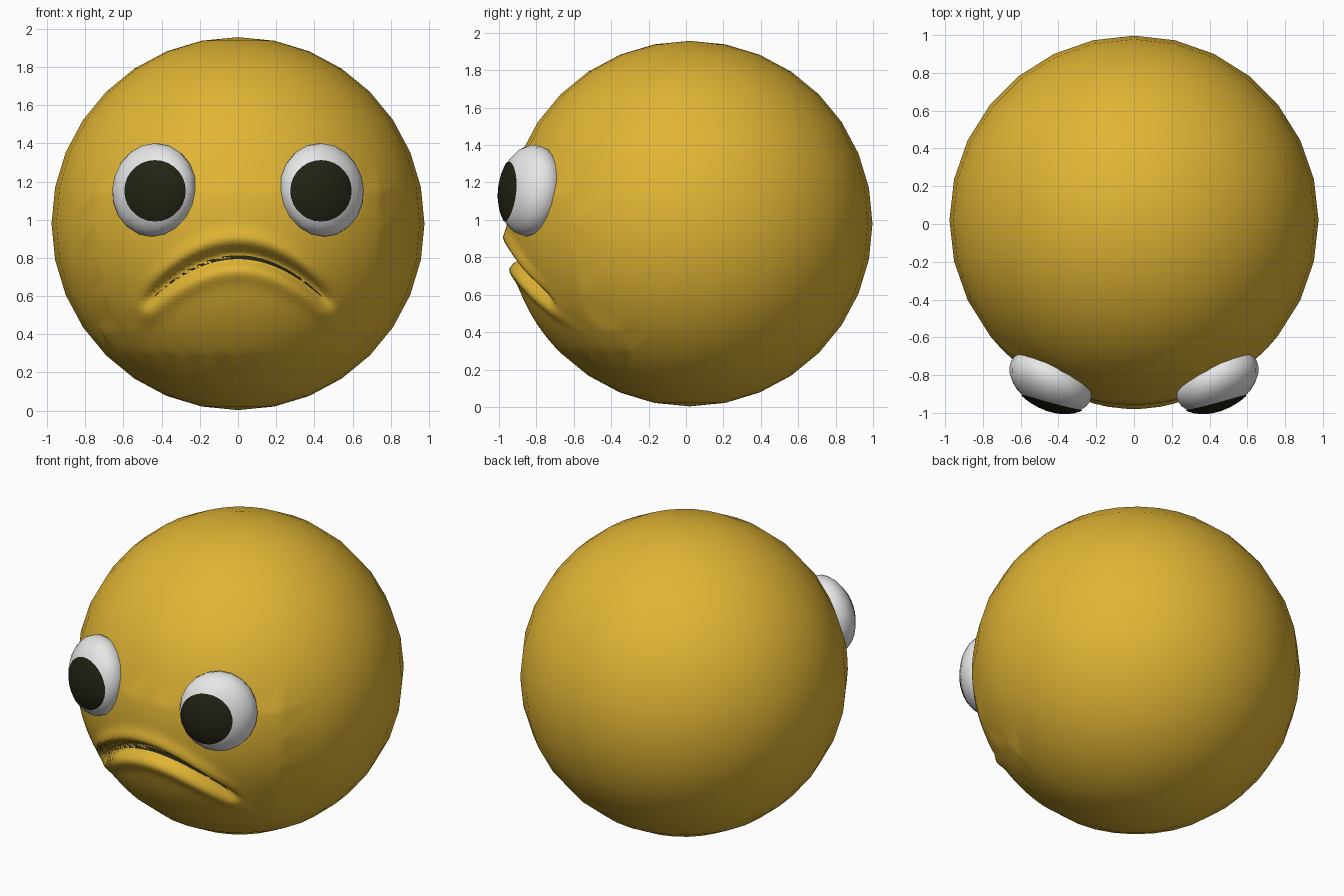
import bpy, bmesh, math
from mathutils import Vector, Matrix

if "Cube" in bpy.data.objects:
    bpy.data.objects.remove(bpy.data.objects["Cube"])

CENTER = Vector((0, 0.02, 0.98))
R = 0.977


def material(name, rgb):
    m = bpy.data.materials.new(name)
    m.diffuse_color = (*rgb, 1)
    m.use_nodes = True
    m.node_tree.nodes["Principled BSDF"].inputs["Base Color"].default_value = m.diffuse_color
    return m


GOLD = material("gold", (0.75, 0.46, 0.035))
WHITE = material("eye white", (0.8, 0.8, 0.8))
DARK = material("near black", (0.016, 0.016, 0.007))


def finish(bm, name, mat):
    me = bpy.data.meshes.new(name)
    for f in bm.faces:
        f.smooth = True
    bm.to_mesh(me)
    bm.free()
    me.materials.append(mat)
    ob = bpy.data.objects.new(name, me)
    bpy.context.collection.objects.link(ob)
    return ob


# Frown shape: height of the lip line, and the push along y around it
def lip_line(x):
    return 0.80 - 1.07 * x * x


def bump(t, centre, width):
    return math.exp(-((t - centre) / width) ** 2)


def mouth_push(x, z):
    d = z - lip_line(x)
    fade = 1 / (1 + math.exp((abs(x) - 0.46) / 0.03))
    push = 0.075 * bump(d, 0.012, 0.04) - 0.026 * bump(d, 0.10, 0.045)
    push -= 0.022 * bump(d, -0.075, 0.05)
    corner = bump(abs(x), 0.49, 0.05) * bump(z, 0.52, 0.05)
    return push * fade - 0.02 * corner


def sphere_y(x, z):
    return CENTER.y - math.sqrt(R * R - x * x - (z - CENTER.z) ** 2)


# Head: coarse ball with a finer patch carrying the frown
bm = bmesh.new()
bmesh.ops.create_uvsphere(bm, u_segments=28, v_segments=16, radius=R)
bmesh.ops.translate(bm, verts=bm.verts, vec=CENTER)
patch = []
for f in bm.faces:
    c = f.calc_center_median()
    if c.y < -0.3 and abs(c.x) < 0.7 and 0.3 < c.z < 1.08:
        patch.append(f)
edges = list({e for f in patch for e in f.edges})
rim_edges = [e for e in edges if any(f not in patch for f in e.link_faces)]
rim = [(e.verts[0].co.copy(), e.verts[1].co.copy()) for e in rim_edges]
old = {v.co.copy().freeze() for v in bm.verts}
bmesh.ops.subdivide_edges(bm, edges=edges, cuts=7, use_grid_fill=True)


def on_rim(p):
    return any(abs((p - a).length + (p - b).length - (a - b).length) < 1e-5 for a, b in rim)


for v in bm.verts:
    if v.co.copy().freeze() in old or not on_rim(v.co):
        v.co = CENTER + (v.co - CENTER).normalized() * R
for v in bm.verts:
    if v.co.y < -0.3 and v.co.z < 1.1 and abs(v.co.x) < 0.7:
        v.co.y += mouth_push(v.co.x, v.co.z)
finish(bm, "head", GOLD)

# Mouth line: thin dark ribbon lying in the groove, tapered at the ends
bm = bmesh.new()
rows = []
N = 40
for i in range(N + 1):
    x = -0.44 + 0.88 * i / N
    half = 0.002 + 0.008 * math.sqrt(max(0, 1 - (x / 0.44) ** 2))
    row = []
    for k in (1, 0, -1):
        z = lip_line(x) + 0.004 + k * half
        row.append(bm.verts.new((x, sphere_y(x, z) + mouth_push(x, z) - 0.006, z)))
    rows.append(row)
for a, b in zip(rows, rows[1:]):
    for k in range(2):
        bm.faces.new((a[k], a[k + 1], b[k + 1], b[k]))
finish(bm, "mouth_line", DARK)

# Eyes: flattened balls turned outward, each with a curved pupil plate
for side, label in ((1, "right"), (-1, "left")):
    centre = Vector((side * 0.44, -0.83, 1.157))
    n = Vector((side * 0.45, -0.88, 0.13)).normalized()
    t = Vector((0, 0, 1)).cross(n).normalized()
    u = n.cross(t)
    basis = Matrix((t * 0.235, u * 0.247, n * 0.15)).transposed()

    bm = bmesh.new()
    bmesh.ops.create_uvsphere(bm, u_segments=20, v_segments=14, radius=1)
    for v in bm.verts:
        v.co = centre + basis @ v.co
    finish(bm, label + "_eye", WHITE)

    # Pupil: round from the front, wrapped onto the eyeball
    inv = basis.inverted()

    def wrap(x, z):
        o = inv @ (Vector((x, -3, z)) - centre)
        d = inv @ Vector((0, 1, 0))
        a, b, c = d.dot(d), 2 * o.dot(d), o.dot(o) - 1.025 ** 2
        s = (-b - math.sqrt(max(0, b * b - 4 * a * c))) / (2 * a)
        return Vector((x, -3 + s, z))

    bm = bmesh.new()
    px, pz, seg = side * 0.435, 1.152, 28
    mid = bm.verts.new(wrap(px, pz))
    prev = None
    for r in (0.04, 0.08, 0.12, 0.145, 0.161):
        ring = [bm.verts.new(wrap(px + r * math.cos(2 * math.pi * i / seg),
                                  pz + r * math.sin(2 * math.pi * i / seg)))
                for i in range(seg)]
        for i in range(seg):
            j = (i + 1) % seg
            if prev:
                bm.faces.new((prev[i], ring[i], ring[j], prev[j]))
            else:
                bm.faces.new((mid, ring[i], ring[j]))
        prev = ring
    finish(bm, label + "_pupil", DARK)
